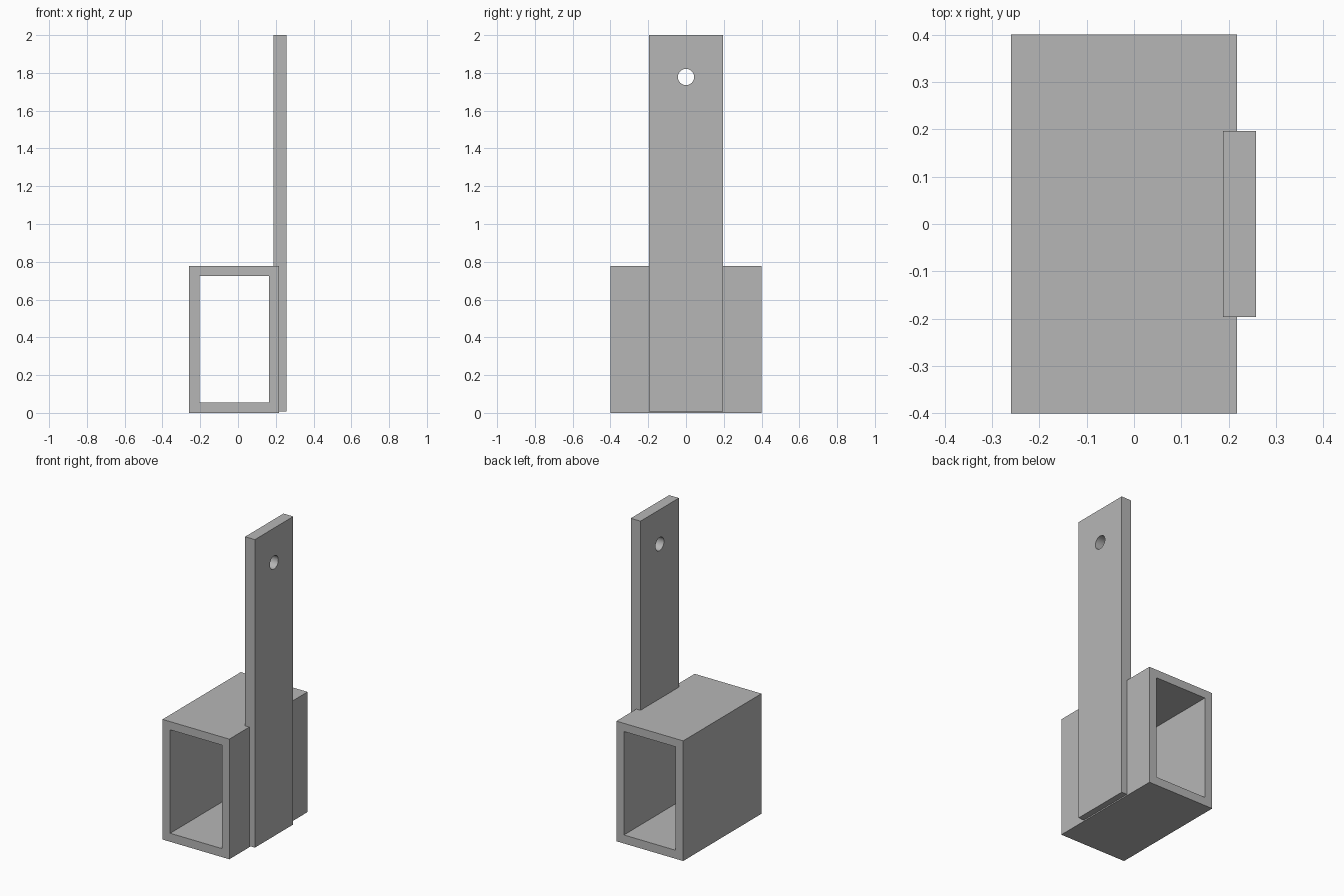
import bpy
from mathutils import Vector

cube = bpy.data.objects.get("Cube")
if cube:
    bpy.data.objects.remove(cube, do_unlink=True)

GREY = (0.47, 0.47, 0.47, 1.0)
grey = bpy.data.materials.new("plain grey")
grey.use_nodes = True
grey.diffuse_color = GREY
grey.node_tree.nodes["Principled BSDF"].inputs["Base Color"].default_value = GREY


def box(name, low, high):
    """Box spanning two opposite corners."""
    low, high = Vector(low), Vector(high)
    bpy.ops.mesh.primitive_cube_add(size=1, location=(low + high) / 2)
    obj = bpy.context.object
    obj.name = name
    obj.scale = high - low
    bpy.ops.object.transform_apply(location=False, rotation=False, scale=True)
    obj.data.materials.append(grey)
    return obj


def cut(target, cutter):
    """Subtract the cutter, then remove it."""
    cutter.hide_render = True
    mod = target.modifiers.new("cut", 'BOOLEAN')
    mod.operation = 'DIFFERENCE'
    mod.solver = 'EXACT'
    mod.object = cutter
    bpy.context.view_layer.objects.active = target
    bpy.ops.object.modifier_apply(modifier=mod.name)
    bpy.data.objects.remove(cutter, do_unlink=True)


# Rectangular tube, open at front and back
tube = box("rectangular_tube", (-0.26, -0.4, 0), (0.218, 0.4, 0.777))
cut(tube, box("tube_opening", (-0.205, -0.6, 0.055), (0.164, 0.6, 0.724)))

# Upright strap, set slightly into the tube's side wall
strap = box("upright_strap", (0.188, -0.196, 0.008), (0.258, 0.196, 2))

# Round bolt hole near the top of the strap
bpy.ops.mesh.primitive_cylinder_add(vertices=48, radius=0.043, depth=0.4,
                                    location=(0.223, 0, 1.778),
                                    rotation=(0, 1.5708, 0))
hole = bpy.context.object
hole.name = "bolt_hole"
hole.data.materials.append(grey)
cut(strap, hole)

# Smooth hole wall with sharp edges kept
bpy.ops.object.select_all(action='DESELECT')
strap.select_set(True)
bpy.context.view_layer.objects.active = strap
bpy.ops.object.shade_smooth_by_angle()
